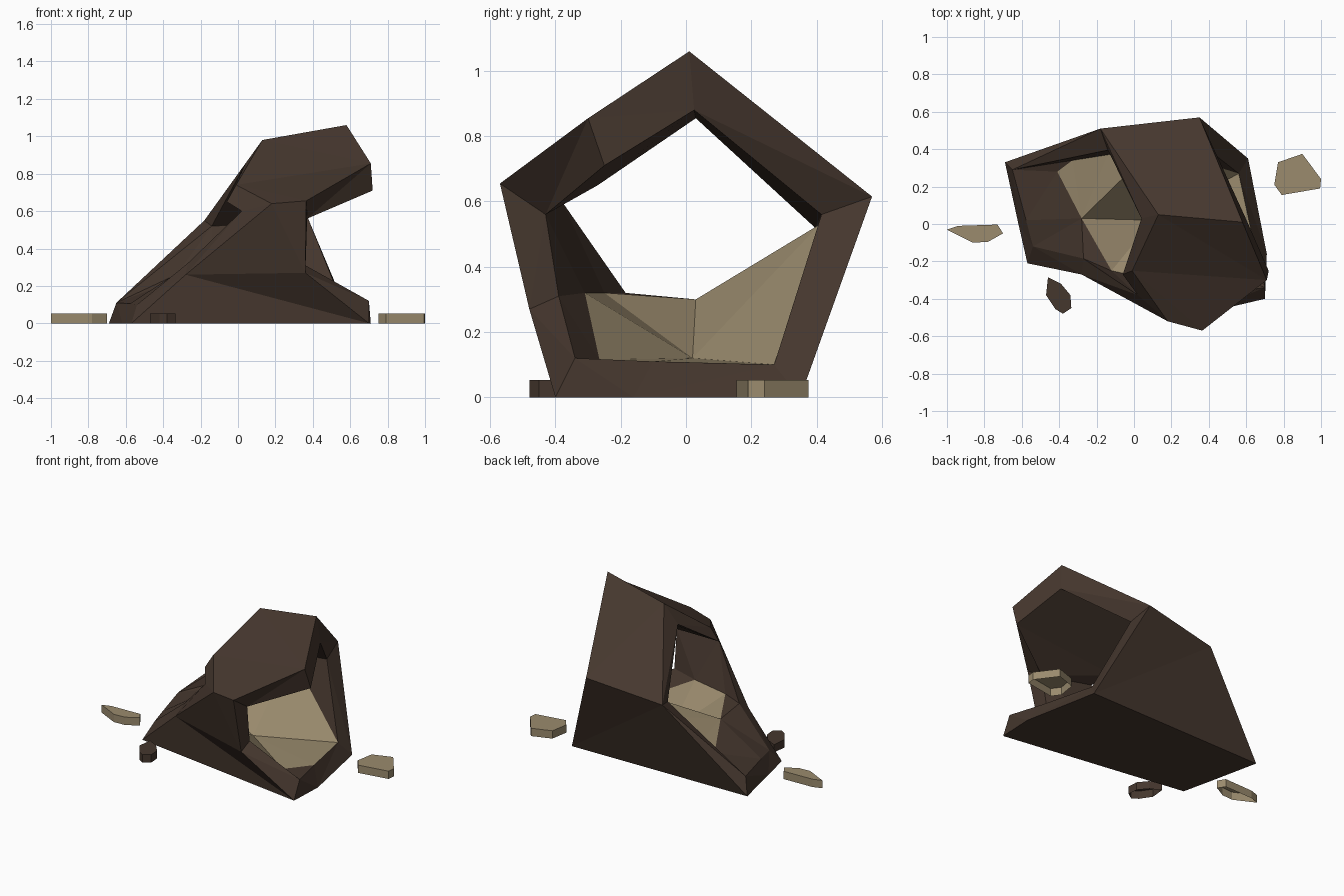
import bpy, bmesh

if "Cube" in bpy.data.objects:
    bpy.data.objects.remove(bpy.data.objects["Cube"])


def material(name, rgb):
    m = bpy.data.materials.new(name)
    m.diffuse_color = (*rgb, 1)
    m.use_nodes = True
    m.node_tree.nodes["Principled BSDF"].inputs["Base Color"].default_value = m.diffuse_color
    return m


BROWN = material("dark brown", (0.060, 0.038, 0.027))
TAN = material("dry tan", (0.325, 0.258, 0.155))


def finish(bm, name, mats):
    bmesh.ops.recalc_face_normals(bm, faces=bm.faces)
    me = bpy.data.meshes.new(name)
    bm.to_mesh(me)
    bm.free()
    for m in mats:
        me.materials.append(m)
    ob = bpy.data.objects.new(name, me)
    bpy.context.collection.objects.link(ob)
    return ob


# Rings run: top, back, back foot, mid foot, front foot, knee, shoulder, brow
LEFT_OUT = [(.13, .05, .98), (-.18, .51, .55), (-.69, .33, 0), (-.618, 0, 0),
            (-.57, -.21, 0), (-.28, -.27, .26), (.18, -.52, .64), (-.01, -.25, .74)]
LEFT_IN = [(.04, .03, .855), (-.14, .395, .52), (-.65, .29, .11), (-.577, .02, .105),
           (-.54, -.12, .10), (-.27, -.185, .32), (.02, -.38, .60), (-.06, -.27, .65)]
RIGHT_OUT = [(.58, .01, 1.06), (.35, .57, .615), (.61, .35, 0), (.71, -.16, 0),
             (.70, -.40, 0), (.36, -.48, .27), (.365, -.57, .655), (.71, -.30, .855)]
RIGHT_IN = [(.60, .025, .88), (.375, .415, .56), (.56, .27, .10), (.64, -.10, .11),
            (.70, -.34, .12), (.36, -.39, .31), (.37, -.43, .56), (.72, -.25, .71)]

# Hollow shell: outer skin, two cut rims, inner walls and a tan lining
bm = bmesh.new()
A, J, B, I = [[bm.verts.new(p) for p in ring]
              for ring in (LEFT_OUT, LEFT_IN, RIGHT_OUT, RIGHT_IN)]
ridge_back = bm.verts.new((-.41, .28, .20))
ridge_mid = bm.verts.new((-.28, .03, .30))
ridge_front = bm.verts.new((-.12, -.25, .32))
ledge = bm.verts.new((.15, -.31, .32))
ledge_low = bm.verts.new((.52, -.265, .115))
wall_back = bm.verts.new((.11, .41, .53))
shelf_low = bm.verts.new((-.33, .34, .26))
shelf_high = bm.verts.new((-.14, .37, .41))
hollow = bm.verts.new((.10, .02, .12))


def bridge(r, s):
    for k in range(8):
        n = (k + 1) % 8
        bm.faces.new((r[k], r[n], s[n], s[k]))


bridge(A, B)
bridge(A, J)
bridge(B, I)
# inner roof and front brow
for a, b in ((0, 1), (7, 0), (6, 7)):
    bm.faces.new((J[a], J[b], I[b], I[a]))
# inner front wall, back wall and sloped left ramp
for f in ((J[6], I[6], I[5], ledge), (J[6], ledge, ridge_front), (J[6], ridge_front, J[5]),
          (I[5], I[4], ledge_low, ledge), (I[4], I[3], ledge_low),
          (J[2], ridge_back, shelf_low), (J[2], shelf_low, J[1]),
          (J[1], shelf_low, shelf_high), (J[1], shelf_high, wall_back),
          (J[1], wall_back, I[1]), (I[1], wall_back, I[2]),
          (J[2], J[3], ridge_mid, ridge_back), (J[3], J[4], ridge_mid),
          (J[4], J[5], ridge_front, ridge_mid)):
    bm.faces.new(f)
# tan lining: a fan around the low point plus the back shelf
loop = [wall_back, I[2], I[3], ledge_low, ledge, ridge_front, ridge_mid]
lining = [(hollow, v, loop[(k + 1) % len(loop)]) for k, v in enumerate(loop)]
lining += [(ridge_mid, wall_back, shelf_high), (ridge_mid, shelf_high, shelf_low),
           (ridge_mid, shelf_low, ridge_back)]
for tri in lining:
    bm.faces.new(tri).material_index = 1
bmesh.ops.triangulate(bm, faces=[f for f in bm.faces if len(f.verts) > 3])
finish(bm, "hollow_shell", [BROWN, TAN])


# Loose flat chips, open underneath
def chip(name, outline, mat, height=.053):
    bm = bmesh.new()
    top = [bm.verts.new((x, y, height)) for x, y in outline]
    low = [bm.verts.new((x, y, 0)) for x, y in outline]
    bm.faces.new(top)
    for k in range(len(top)):
        n = (k + 1) % len(top)
        bm.faces.new((top[k], low[k], low[n], top[n]))
    ob = finish(bm, name, [mat])
    if ob.data.polygons[0].normal.z < 0:
        ob.data.flip_normals()


chip("right_chip", [(.77, .33), (.90, .375), (1, .24), (.995, .19), (.79, .155), (.75, .21)], TAN)
chip("left_chip", [(-1, -.03), (-.94, -.01), (-.73, -.003), (-.70, -.05), (-.78, -.095), (-.86, -.10)], TAN)
chip("front_chip", [(-.46, -.285), (-.39, -.32), (-.34, -.38), (-.335, -.45),
                    (-.38, -.48), (-.42, -.455), (-.47, -.38)], BROWN)
